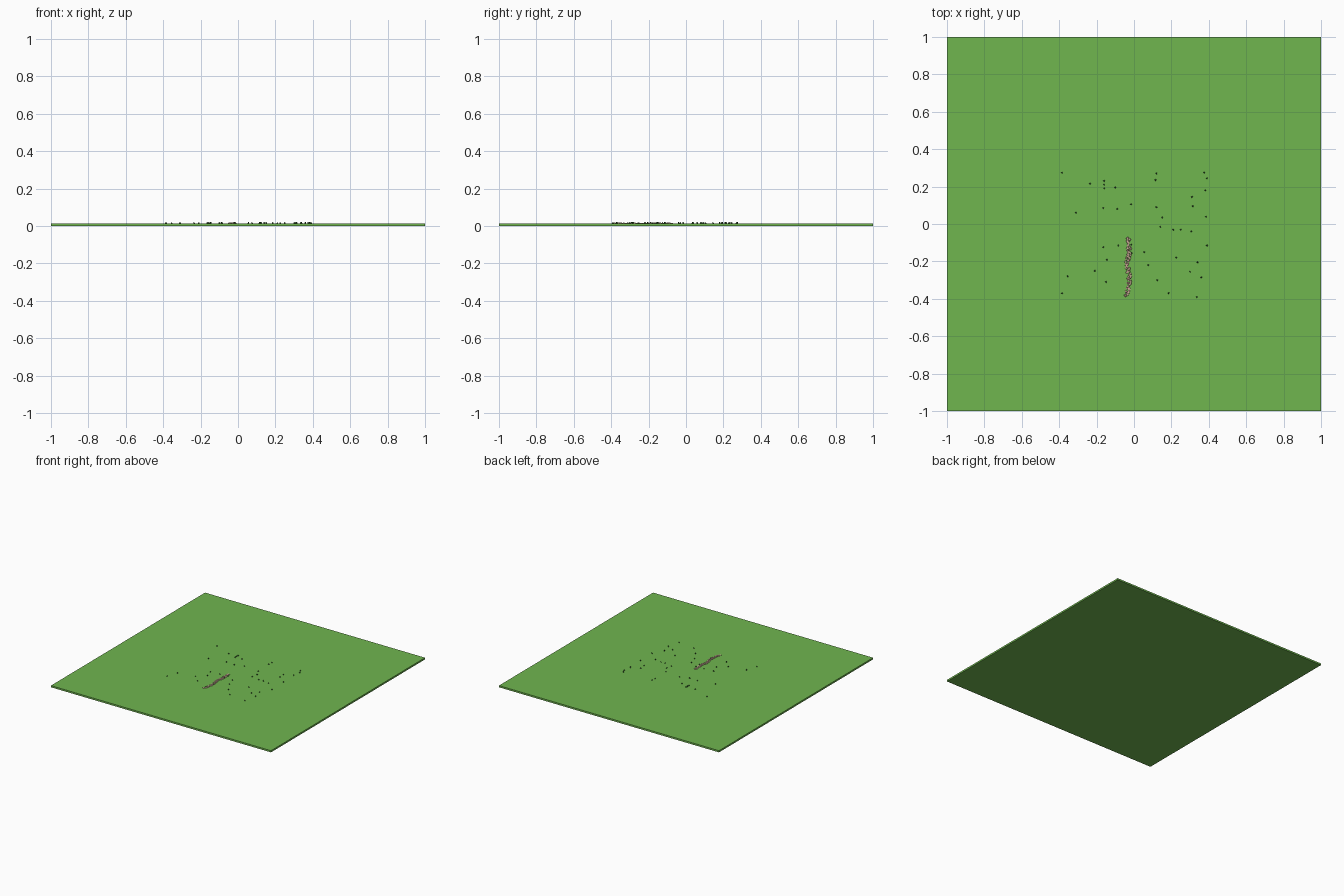
import bpy, bmesh, math, random
from mathutils import Matrix

if "Cube" in bpy.data.objects:
    bpy.data.objects.remove(bpy.data.objects["Cube"])

random.seed(4)
TOP = 0.014  # height of the lawn surface


def material(name, rgb):
    m = bpy.data.materials.new(name)
    m.diffuse_color = (*[(c / 255) ** 2.2 for c in rgb], 1)
    m.use_nodes = True
    m.node_tree.nodes["Principled BSDF"].inputs["Base Color"].default_value = m.diffuse_color
    return m


grass = material("grass_green", (111, 180, 80))
leaf = material("dark_leaf", (52, 92, 46))
stone = material("tan_stone", (205, 176, 152))
mauve = material("mauve_stone", (172, 128, 122))


def add_object(name, bm, mats):
    me = bpy.data.meshes.new(name)
    bm.to_mesh(me)
    bm.free()
    for m in mats:
        me.materials.append(m)
    ob = bpy.data.objects.new(name, me)
    bpy.context.collection.objects.link(ob)
    return ob


def frustum(bm, x, y, z, r1, r2, h, sides, index=0, turn=0.0, lean=0.0):
    mat = (Matrix.Translation((x, y, z + h / 2)) @ Matrix.Rotation(turn, 4, 'Z')
           @ Matrix.Rotation(lean, 4, 'X'))
    verts = bmesh.ops.create_cone(bm, cap_ends=True, segments=sides, radius1=r1,
                                  radius2=r2, depth=h, matrix=mat)["verts"]
    for f in {f for v in verts for f in v.link_faces}:
        f.material_index = index


# Lawn slab
bm = bmesh.new()
bmesh.ops.create_cube(bm, size=1, matrix=Matrix.Translation((0, 0, TOP / 2))
                      @ Matrix.Diagonal((2, 2, TOP, 1)))
add_object("lawn", bm, [grass])

# Winding path of small overlapping pebbles
path = [(-.032, -.075), (-.027, -.12), (-.024, -.16), (-.037, -.20), (-.034, -.24),
        (-.024, -.285), (-.030, -.335), (-.040, -.385)]
bm = bmesh.new()
COUNT = 90
for i in range(COUNT):
    t = i / (COUNT - 1) * (len(path) - 1)
    k = min(int(t), len(path) - 2)
    (x0, y0), (x1, y1) = path[k], path[k + 1]
    x = x0 + (x1 - x0) * (t - k) + random.uniform(-.009, .009)
    y = y0 + (y1 - y0) * (t - k) + random.uniform(-.003, .003)
    r = random.uniform(.005, .008)
    frustum(bm, x, y, TOP - .001, r, r * .75, random.uniform(.003, .005), 6,
            1 if i % 6 == 0 else 0, random.random() * 3)
add_object("pebble_path", bm, [stone, mauve])

# Scattered grass tufts: a few leaning blades at each spot
spots = [(-.385, .275), (-.235, .215), (-.16, .23), (-.16, .21), (-.16, .19), (-.10, .195),
         (.12, .27), (.115, .235), (.375, .275), (.39, .245), (.38, .18), (.31, .145),
         (.315, .095), (.385, .04), (-.31, .06), (-.165, .085), (-.09, .08), (-.016, .105),
         (.12, .09), (.15, .035), (.14, -.015), (.21, -.03), (.25, -.03), (.305, -.04),
         (.39, -.115), (-.165, -.125), (-.085, -.115), (-.145, -.19), (-.21, -.25),
         (-.355, -.28), (-.385, -.37), (-.15, -.31), (.055, -.15), (.075, -.22),
         (.225, -.18), (.34, -.205), (.30, -.255), (.36, -.285), (.125, -.30),
         (.185, -.37), (.335, -.39), (-.015, -.11), (-.013, -.155), (-.02, -.29)]
bm = bmesh.new()
for x, y in spots:
    for j in range(3):
        a = j * math.tau / 3 + random.random()
        frustum(bm, x + .002 * math.cos(a), y + .002 * math.sin(a), TOP - .001,
                .003, .0012, random.uniform(.006, .009), 4, 0, a, .35)
add_object("grass_tufts", bm, [leaf])
